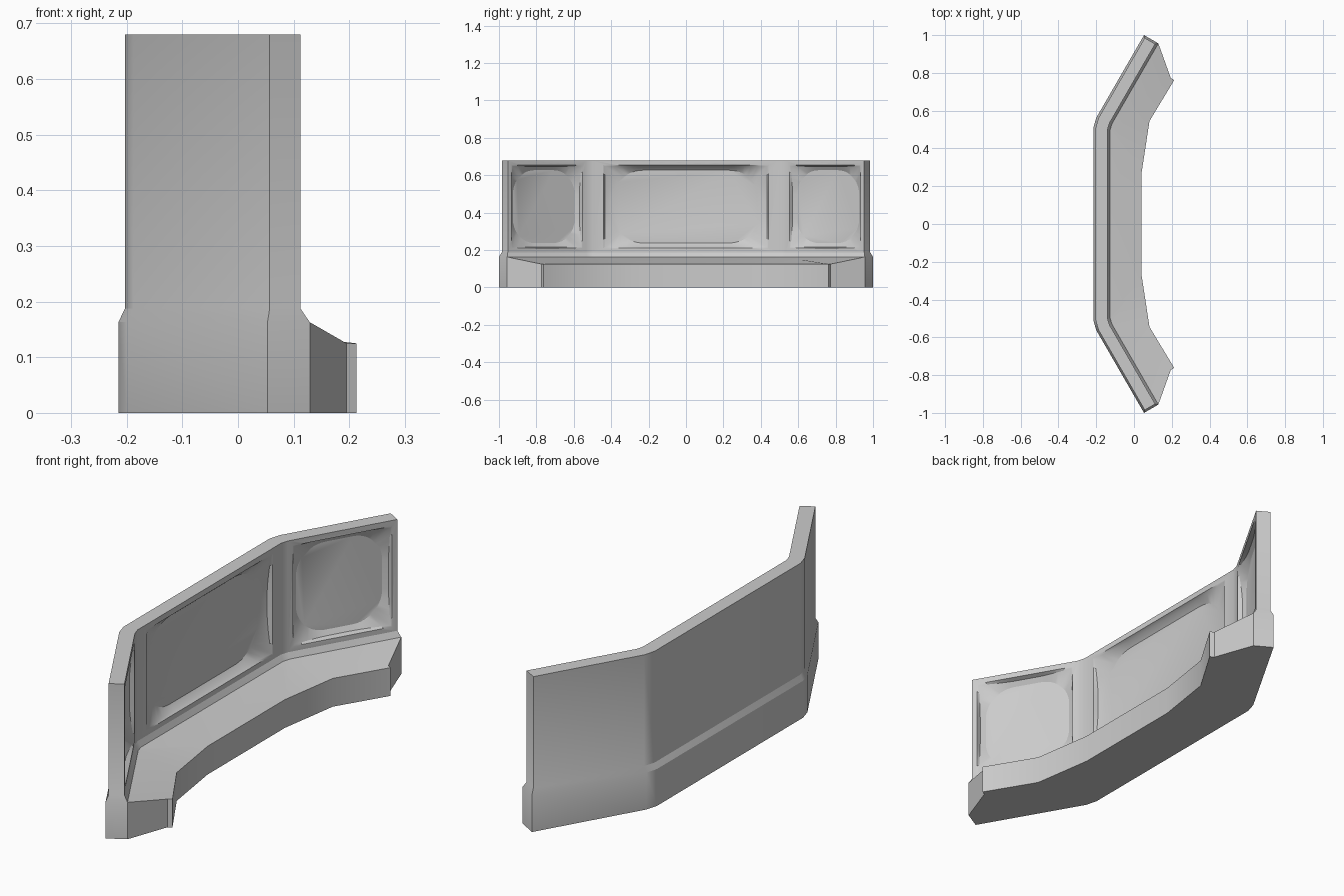
import bpy, math
from mathutils import Vector

if "Cube" in bpy.data.objects:
    bpy.data.objects.remove(bpy.data.objects["Cube"])


def make(name, verts, faces):
    import bmesh
    bm = bmesh.new()
    vs = [bm.verts.new(v) for v in verts]
    for f in faces:
        bm.faces.new([vs[i] for i in f])
    bmesh.ops.remove_doubles(bm, verts=bm.verts, dist=1e-5)
    bmesh.ops.recalc_face_normals(bm, faces=bm.faces)
    me = bpy.data.meshes.new(name)
    bm.to_mesh(me)
    bm.free()
    ob = bpy.data.objects.new(name, me)
    bpy.context.collection.objects.link(ob)
    bpy.ops.object.select_all(action='DESELECT')
    ob.select_set(True)
    bpy.context.view_layer.objects.active = ob
    bpy.ops.object.shade_smooth_by_angle(angle=math.radians(25))
    return ob


def mirrored(half):
    return half + [(x, -y) for x, y in reversed(half)]


# Plan outlines of the plinth and of the thinner wall above it
plinth = mirrored([(-.215, .51), (-.2, .562), (.053, 1.0), (.129, .956), (-.117, .53), (-.127, .495)])
wall = mirrored([(-.203, .51), (-.188, .561), (.057, .985), (.112, .953), (-.13, .534), (-.14, .5)])
n = len(wall)
levels = [(plinth, 0), (plinth, .163), (wall, .188), (wall, .68)]
verts = [Vector((x, y, z)) for ring, z in levels for x, y in ring]
panels = {3: .219, 5: .44, 7: .219}          # wall side -> panel half length
faces = [list(range(n)), list(range(3 * n, 4 * n))]
for k in range(3):
    for i in range(n):
        j = (i + 1) % n
        if k == 0 and 3 <= i <= 7:           # hidden behind the ledge
            continue
        if k == 2 and i in panels:
            continue
        faces.append([k * n + i, k * n + j, (k + 1) * n + j, (k + 1) * n + i])


def add_panel(i, hu):
    """Recessed panel: square rim, curved step, then a bowl to a rounded floor."""
    a, b = verts[2 * n + i], verts[2 * n + i + 1]
    u = (b - a).normalized()
    inward = Vector((u.y, -u.x, 0))
    if inward.x > 0:
        inward = -inward
    mid = (a + b) / 2
    hv, zc, r, m, seg = .2225, .4325, (.17 if hu > .3 else .13), .028, 12
    mu = .04 if hu > .3 else m
    rim, step, floor = [], [], []
    for q, (sx, sy) in enumerate([(1, 1), (-1, 1), (-1, -1), (1, -1)]):
        cx, cy = sx * (hu - mu - r), sy * (hv - m - r)
        for s in range(seg + 1):
            t = math.pi / 2 * (q + s / seg)
            c, d = math.cos(t), math.sin(t)
            k = max(abs(c), abs(d))
            px, py = cx + (r + mu) * c / k, cy + (r + m) * d / k
            lens = .022 * (1 - min(abs(px) / hu, abs(py) / hv) ** 2)
            rim.append((px, py, 0))
            step.append((px * (1 - .007 / hu), py * (1 - .007 / hv), lens))
            floor.append((cx + r * c, cy + r * d, .034))
    cnt, start = len(rim), len(verts)
    for x, y, dep in rim + step + floor:
        p = mid + u * x + inward * dep
        verts.append(Vector((p.x, p.y, zc + y)))
    for k in range(2):
        for s in range(cnt):
            t = (s + 1) % cnt
            o = start + k * cnt
            faces.append([o + s, o + t, o + cnt + t, o + cnt + s])
    faces.append([start + 2 * cnt + s for s in range(cnt)])
    # Flat frame between the wall edges and the rim
    outer = [3 * n + i + 1, 3 * n + i, 2 * n + i, 2 * n + i + 1]
    step_len = seg + 1
    for q in range(4):
        first = q * step_len + seg // 2
        run = [start + (first + s) % cnt for s in range(step_len + 1)]
        faces.append([outer[(q + 1) % 4], outer[q]] + run)


for side, half_len in panels.items():
    add_panel(side, half_len)
make("barrier_wall", verts, faces)

# Sloping ledge in front of the wall
rear = [(.129, .956), (-.117, .53), (-.127, .495)]
front = [(.195, .772), (.213, .762), (.082, .545), (.04, .27)]
back, edge = mirrored(rear), mirrored(front)
nb, ne = len(back), len(edge)
lv = [(x, y, .163) for x, y in back] + [(x, y, .125) for x, y in edge]
tot = nb + ne
lv += [(x, y, 0) for x, y, z in lv]
E = nb
lf = []
for f in ([0, 1, E + 2, E + 1, E], [1, 2, E + 3, E + 2]):
    lf.append(f)
    lf.append([(nb - 1 - i) if i < nb else E + ne - 1 - (i - E) for i in f])
lf.append([2, 3, E + 4, E + 3])
lf.append([tot + i for i in range(nb)] + [tot + E + i for i in reversed(range(ne))])
for p, q in [(0, E), (nb - 1, E + ne - 1)] + [(E + i, E + i + 1) for i in range(ne - 1)]:
    lf.append([p, q, tot + q, tot + p])
make("front_ledge", lv, lf)
